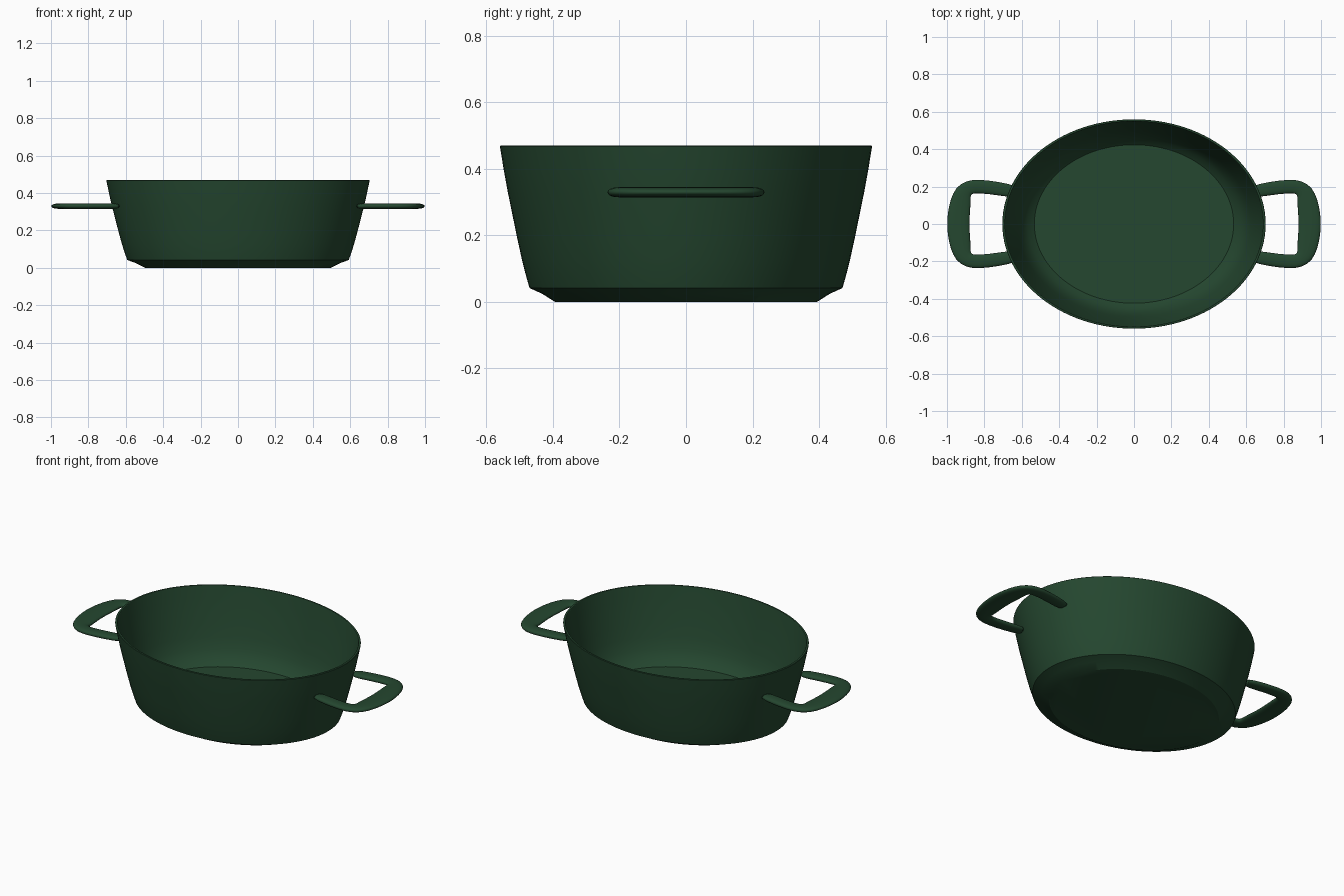
import bpy, bmesh, math

cube = bpy.data.objects.get("Cube")
if cube:
    bpy.data.objects.remove(cube, do_unlink=True)

green = bpy.data.materials.new("dark_green")
green.use_nodes = True
colour = (0.018, 0.063, 0.029, 1)
green.diffuse_color = colour
bsdf = green.node_tree.nodes["Principled BSDF"]
bsdf.inputs["Base Color"].default_value = colour
bsdf.inputs["Roughness"].default_value = 0.5


def loft(name, rings, angle):
    """Skin a list of closed rings, cap both ends and shade smooth."""
    bm = bmesh.new()
    loops = [[bm.verts.new(p) for p in ring] for ring in rings]
    n = len(loops[0])
    for a, b in zip(loops, loops[1:]):
        for i in range(n):
            j = (i + 1) % n
            bm.faces.new((a[i], a[j], b[j], b[i]))
    bm.faces.new(loops[0][::-1])
    bm.faces.new(loops[-1])
    bmesh.ops.recalc_face_normals(bm, faces=bm.faces)
    mesh = bpy.data.meshes.new(name)
    bm.to_mesh(mesh)
    bm.free()
    mesh.materials.append(green)
    obj = bpy.data.objects.new(name, mesh)
    bpy.context.collection.objects.link(obj)
    bpy.ops.object.select_all(action='DESELECT')
    obj.select_set(True)
    bpy.context.view_layer.objects.active = obj
    bpy.ops.object.shade_smooth_by_angle(angle=math.radians(angle))
    return obj


# Oval pot: one profile (radius, height) up the outside and down the inside
OVAL = 0.795
profile = [(0.495, 0), (0.545, 0.025), (0.592, 0.042),
           (0.604, 0.075), (0.620, 0.125), (0.638, 0.19), (0.656, 0.26),
           (0.674, 0.33), (0.690, 0.40), (0.704, 0.468), (0.702, 0.47),
           (0.692, 0.47), (0.690, 0.468), (0.676, 0.40), (0.660, 0.33),
           (0.642, 0.26), (0.623, 0.19), (0.600, 0.125), (0.567, 0.076),
           (0.533, 0.05)]
SEG = 112


def oval(r, z):
    return [(r * math.cos(2 * math.pi * i / SEG),
             r * OVAL * math.sin(2 * math.pi * i / SEG), z) for i in range(SEG)]


loft("pot_body", [oval(r, z) for r, z in profile], 28)

# Handles: matching outer and inner edge points, from the wall to the middle
half = [((0.612, 0.203), (0.638, 0.137)), ((0.72, 0.226), (0.72, 0.153)),
        ((0.83, 0.24), (0.83, 0.165)), ((0.90, 0.233), (0.866, 0.163)),
        ((0.955, 0.195), (0.874, 0.148)), ((0.983, 0.13), (0.872, 0.11)),
        ((0.997, 0.06), (0.877, 0.055)), ((1.001, 0.0), (0.879, 0.0))]
pairs = half + [tuple((x, -y) for x, y in p) for p in half[-2::-1]]


def section(outer, inner, side):
    """Flattened oval cross-section spanning the two edge points."""
    ring = []
    for i in range(16):
        a = 2 * math.pi * i / 16
        c, s = math.cos(a), math.sin(a)
        t = 0.5 + 0.5 * math.copysign(abs(c) ** 0.85, c)
        z = 0.33 + 0.0155 * math.copysign(abs(s) ** 0.85, s)
        ring.append((side * (inner[0] + t * (outer[0] - inner[0])),
                     inner[1] + t * (outer[1] - inner[1]), z))
    return ring


for name, side in (("left_handle", 1), ("right_handle", -1)):
    handle = loft(name, [section(o, i, side) for o, i in pairs], 60)
    handle.modifiers.new("soften", 'SUBSURF').levels = 1
    handle.modifiers["soften"].render_levels = 1
